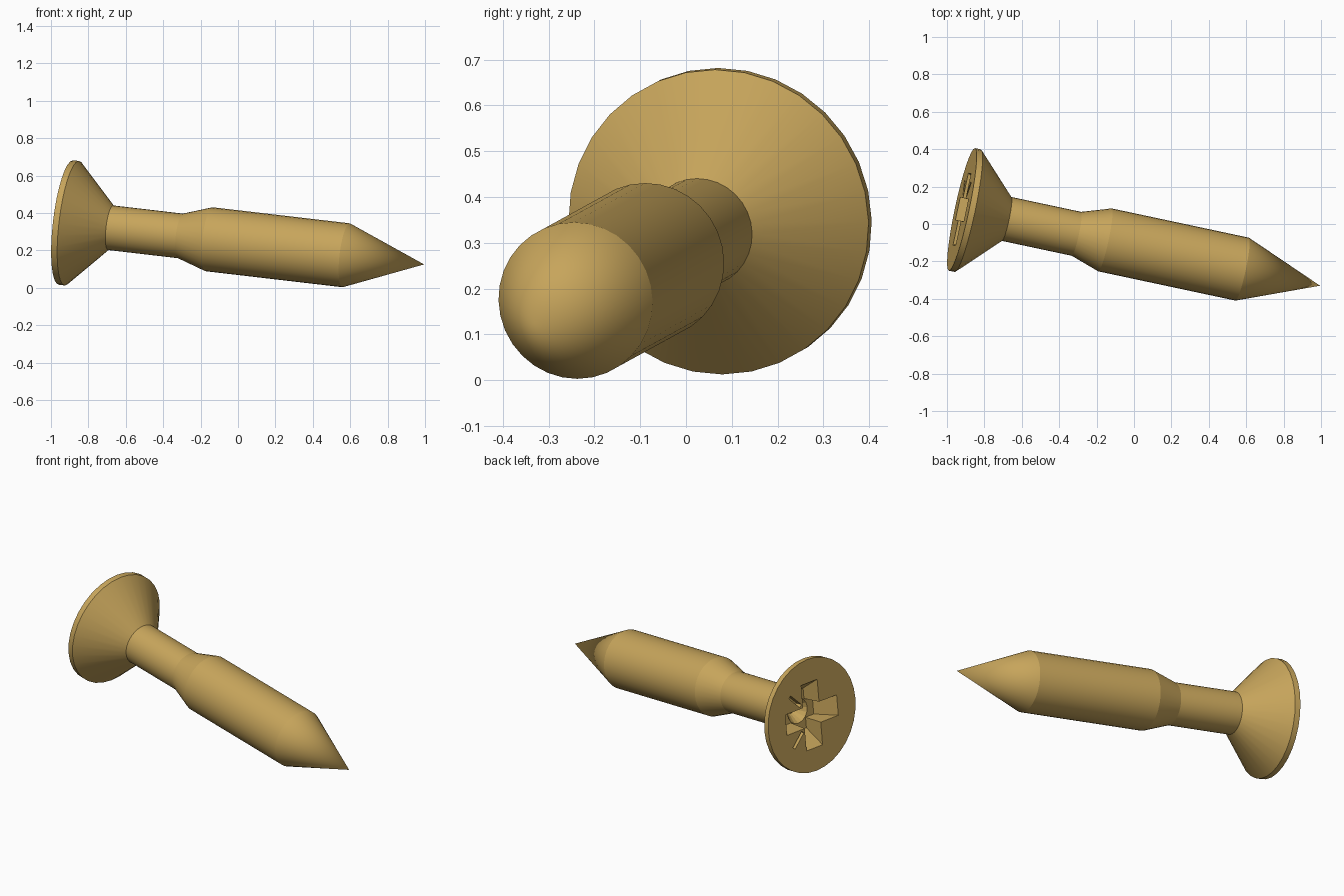
import bpy, bmesh, math
from mathutils import Matrix, Vector

if "Cube" in bpy.data.objects:
    bpy.data.objects.remove(bpy.data.objects["Cube"], do_unlink=True)

brass = bpy.data.materials.new("brass")
brass.use_nodes = True
brass.diffuse_color = (0.57, 0.375, 0.105, 1)
brass.node_tree.nodes["Principled BSDF"].inputs["Base Color"].default_value = brass.diffuse_color

# Lying pose: local z runs from the head face to the tip
head = Vector((-0.92, 0.078, 0.349))
tip = Vector((0.995, -0.33, 0.125))
axis = (tip - head).normalized()
length = (tip - head).length
side = Vector((0, 0, 1)).cross(axis).normalized()
up = axis.cross(side)
pose = Matrix.Translation(head) @ Matrix((side, up, axis)).transposed().to_4x4()


def add_object(name, bm):
    bmesh.ops.recalc_face_normals(bm, faces=bm.faces)
    mesh = bpy.data.meshes.new(name)
    bm.to_mesh(mesh)
    bm.free()
    mesh.materials.append(brass)
    obj = bpy.data.objects.new(name, mesh)
    bpy.context.collection.objects.link(obj)
    obj.matrix_world = pose
    return obj


def lathe(name, profile, sides):
    """Closed turned solid from (distance, radius) points; zero radius is a point."""
    bm = bmesh.new()
    rings = []
    for z, r in profile:
        count = sides if r else 1
        rings.append([bm.verts.new((r * math.cos(math.tau * i / sides),
                                    r * math.sin(math.tau * i / sides), z))
                      for i in range(count)])
    for a, b in zip(rings, rings[1:]):
        for i in range(sides):
            j = (i + 1) % sides
            if len(b) == 1:
                bm.faces.new((a[i], a[j], b[0]))
            else:
                bm.faces.new((a[i], a[j], b[j], b[i]))
    for ring in (rings[0], rings[-1]):
        if len(ring) > 1:
            bm.faces.new(ring)
    return add_object(name, bm)


def slot(name, angle, start, end, width, z_range, scale=(1, 1)):
    """Radial box cutter whose deep end is scaled in length and width."""
    bm = bmesh.new()
    bmesh.ops.create_cube(bm, size=1)
    for v in bm.verts:
        deep = v.co.z > 0
        x = end if v.co.x > 0 else start
        y = v.co.y * width
        v.co = (x * scale[0] if deep else x, y * scale[1] if deep else y, z_range[deep])
    bm.transform(Matrix.Rotation(angle, 4, 'Z'))
    return add_object(name, bm)


# Turned body: head rim, countersink, neck, thick shank, point
screw = lathe("screw_body", [(0, 0.335), (0.033, 0.335), (0.246, 0.12), (0.63, 0.12),
                             (0.787, 0.172), (1.542, 0.172), (length, 0)], 32)

# Drive recess: tapered cross, central hole and four thin diagonal ticks
cutters = [lathe("recess_hole", [(-0.02, 0.085), (0.12, 0.075), (0.18, 0.03)], 16)]
for i in range(2):
    cutters.append(slot("recess_cross", i * math.pi / 2, -0.21, 0.21, 0.125,
                        (-0.02, 0.12), (0.57, 0.9)))
for i in range(4):
    cutters.append(slot("recess_tick", (i + 0.5) * math.pi / 2, 0.11, 0.217, 0.02,
                        (-0.02, 0.04)))
for cutter in cutters:
    cutter.hide_render = True
    mod = screw.modifiers.new("cut", 'BOOLEAN')
    mod.operation = 'DIFFERENCE'
    mod.solver = 'EXACT'
    mod.object = cutter

# Bake the cuts and drop the cutters
bpy.context.view_layer.update()
baked = bpy.data.meshes.new_from_object(
    screw.evaluated_get(bpy.context.evaluated_depsgraph_get()))
screw.modifiers.clear()
screw.data = baked
baked.materials.clear()
baked.materials.append(brass)
for poly in baked.polygons:
    poly.material_index = 0
for cutter in cutters:
    bpy.data.objects.remove(cutter, do_unlink=True)

# Smooth around the turned surfaces, sharp at profile edges
bpy.ops.object.select_all(action='DESELECT')
screw.select_set(True)
bpy.context.view_layer.objects.active = screw
bpy.ops.object.shade_smooth_by_angle(angle=math.radians(15))
